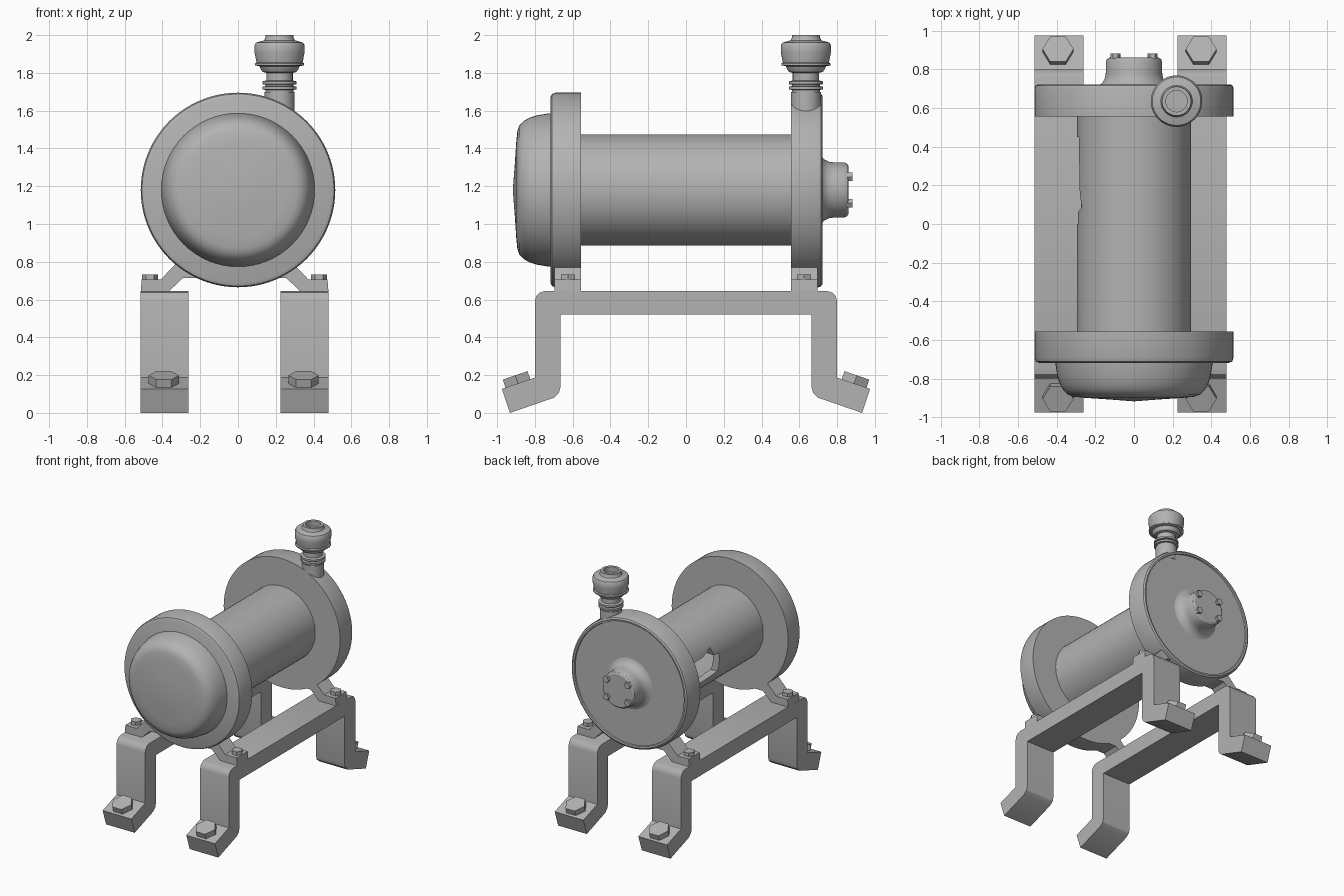
import bpy, bmesh, math
from mathutils import Matrix, Vector

cube = bpy.data.objects.get("Cube")
if cube:
    bpy.data.objects.remove(cube, do_unlink=True)

grey = bpy.data.materials.new("cast_grey")
grey.use_nodes = True
colour = (0.45, 0.45, 0.45, 1)
grey.diffuse_color = colour
grey.node_tree.nodes["Principled BSDF"].inputs["Base Color"].default_value = colour

AXIS_Z = 1.18                                   # height of the drum axis
ALONG_Y = Matrix.Translation((0, 0, AXIS_Z)) @ Matrix.Rotation(-math.pi / 2, 4, "X")


def finish(name, bm, angle=30):
    bmesh.ops.remove_doubles(bm, verts=bm.verts, dist=1e-5)
    bmesh.ops.recalc_face_normals(bm, faces=bm.faces)
    mesh = bpy.data.meshes.new(name)
    bm.to_mesh(mesh)
    bm.free()
    mesh.materials.append(grey)
    ob = bpy.data.objects.new(name, mesh)
    bpy.context.collection.objects.link(ob)
    smooth(ob, angle)
    return ob


def smooth(ob, angle=30):
    bpy.ops.object.select_all(action="DESELECT")
    ob.select_set(True)
    bpy.context.view_layer.objects.active = ob
    bpy.ops.object.shade_smooth_by_angle(angle=math.radians(angle))


def lathe(name, profile, matrix=ALONG_Y, steps=64, closed=False):
    """Spin (radius, height) points round local z."""
    bm = bmesh.new()
    verts = [bm.verts.new((r, 0, h)) for r, h in profile]
    edges = [bm.edges.new(p) for p in zip(verts, verts[1:])]
    if closed:
        edges.append(bm.edges.new((verts[-1], verts[0])))
    bmesh.ops.spin(bm, geom=verts + edges, cent=(0, 0, 0), axis=(0, 0, 1),
                   angle=math.tau, steps=steps)
    bm.transform(matrix)
    return finish(name, bm)


def prism(name, points, axis, low, high):
    """Extrude a flat outline along x or y."""
    def place(a, b, d):
        return (d, a, b) if axis == "x" else (a, d, b)
    bm = bmesh.new()
    face = bm.faces.new([bm.verts.new(place(a, b, low)) for a, b in points])
    new = bmesh.ops.extrude_face_region(bm, geom=[face])["geom"]
    move = Vector(place(0, 0, high - low))
    bmesh.ops.translate(bm, vec=move,
                        verts=[v for v in new if isinstance(v, bmesh.types.BMVert)])
    return finish(name, bm)


def hex_bolt(name, radius, height, matrix):
    bm = bmesh.new()
    bmesh.ops.create_cone(bm, cap_ends=True, segments=6, radius1=radius, radius2=radius,
                          depth=height, matrix=Matrix.Translation((0, 0, height / 2)))
    # turn so that a corner lies along local x
    corner = max(bm.verts, key=lambda v: v.co.x).co
    bm.transform(matrix @ Matrix.Rotation(-math.atan2(corner.y, corner.x), 4, "Z"))
    return finish(name, bm)


# Drum tube with a ragged opening on one side
tube = lathe("drum_tube", [(.295, -.6), (.295, .6), (.24, .6), (.24, -.6)], closed=True)
cutter = prism("opening_cutter",
               [(0, 1.08), (0, 1.23), (.06, 1.235), (.085, 1.3), (.11, 1.29), (.19, 1.265),
                (.45, 1.26), (.45, 1.08), (.28, 1.06), (.1, 1.07)], "x", -.5, -.1)
cut = tube.modifiers.new("opening", "BOOLEAN")
cut.operation = "DIFFERENCE"
cut.solver = "EXACT"
cut.object = cutter
bpy.ops.object.select_all(action="DESELECT")
tube.select_set(True)
bpy.context.view_layer.objects.active = tube
bpy.ops.object.modifier_apply(modifier="opening")
bpy.data.objects.remove(cutter, do_unlink=True)
smooth(tube)

# End flanges
lathe("front_flange", [(0, -.555), (.515, -.555), (.515, -.69), (.508, -.71),
                       (.49, -.718), (0, -.718)], steps=96)
lathe("rear_flange", [(0, .555), (.515, .555), (.515, .70), (.51, .715), (.498, .722),
                      (.485, .72), (.482, .71), (.25, .71), (0, .71)], steps=96)

# Domed front cap
lathe("front_cap", [(0, -.70), (.408, -.70), (.405, -.73), (.395, -.79), (.382, -.83),
                    (.365, -.86), (.34, -.883), (.31, -.893), (.25, -.899),
                    (.13, -.907), (0, -.917)])

# Rear hub with a filleted base and four bolts
lathe("rear_hub", [(.22, .705), (.185, .714), (.163, .73), (.15, .755), (.146, .78), (.146, .838),
                   (.14, .852), (.128, .86), (0, .86)])
for sx in (-1, 1):
    for sz in (-1, 1):
        hex_bolt("hub_bolt", .026, .028, Matrix.Translation((sx * .095, .853, sz * .07)) @ ALONG_Y)

# Filler valve
lathe("valve", [(0, 1.58), (.08, 1.58), (.08, 1.70), (.074, 1.70), (.074, 1.71), (.09, 1.712),
                (.09, 1.727), (.074, 1.73), (.074, 1.738), (.09, 1.74), (.09, 1.755),
                (.07, 1.76), (.07, 1.80), (.09, 1.805), (.1, 1.82), (.106, 1.835), (.13, 1.84),
                (.13, 1.85), (.122, 1.855), (.133, 1.91), (.133, 1.945), (.125, 1.96),
                (.082, 1.972), (.075, 1.985), (.075, 2.0), (.055, 2.0), (.055, 1.96), (0, 1.96)],
      Matrix.Translation((.22, .635, 0)), 48)

# Bent support rails: half an outline, mirrored front to back
half = [(.665, .52), (.665, .135), (.673, .105), (.70, .08), (.932, 0), (.975, .127),
        (.80, .187), (.80, .59), (.793, .617), (.775, .637), (.745, .645)]
outline = half + [(-y, z) for y, z in reversed(half)]

# Bracket outline from rail to flange
bracket = [(-.515, .64), (-.51, .705), (-.41, .705), (-.30, .82), (-.15, .75),
           (-.19, .715), (-.29, .715), (-.37, .64)]
tilt = math.atan2(.06, .175)

for side, centre in (("right", -.388), ("left", .352)):
    prism(side + "_rail", outline, "x", centre - .127, centre + .127)
    mirror = 1 if side == "right" else -1
    points = [(centre + mirror * (x + .388), z) for x, z in bracket]
    for end, sign in (("front", -1), ("rear", 1)):
        low, high = sorted((sign * .555, sign * .695))
        prism(f"{side}_{end}_bracket", points, "y", low, high)
        hex_bolt(f"{side}_{end}_bracket_bolt", .042, .03,
                 Matrix.Translation((centre - mirror * .077, sign * .625, .703)))
        hex_bolt(f"{side}_{end}_foot_bolt", .08, .045,
                 Matrix.Translation((centre - .005, sign * .89, .156))
                 @ Matrix.Rotation(-sign * tilt, 4, "X"))
